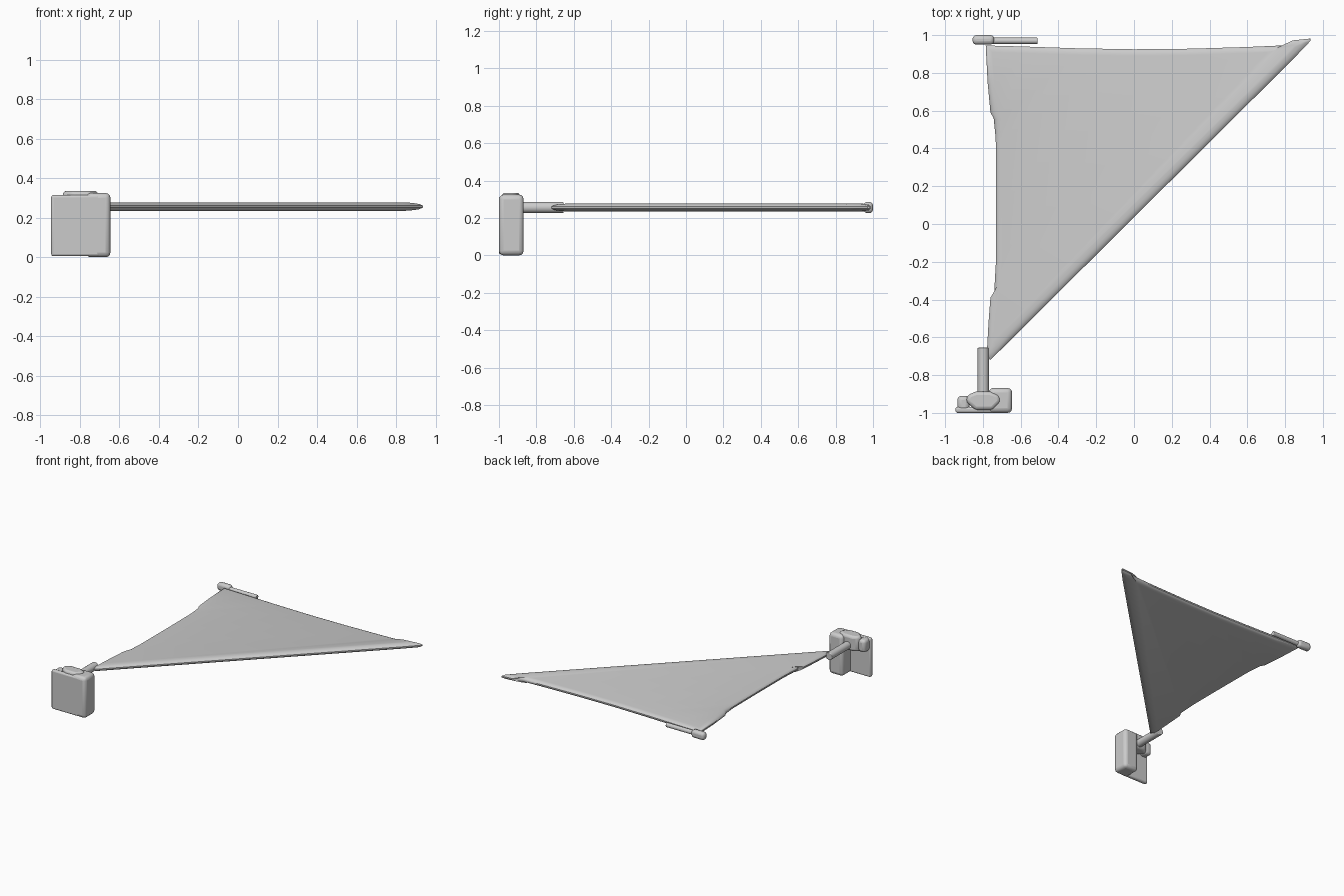
import bpy, bmesh, math
from mathutils import Vector

if "Cube" in bpy.data.objects:
    bpy.data.objects.remove(bpy.data.objects["Cube"])


def finish(bm, name, bevel=0.0):
    bmesh.ops.recalc_face_normals(bm, faces=bm.faces)
    me = bpy.data.meshes.new(name)
    bm.to_mesh(me)
    bm.free()
    ob = bpy.data.objects.new(name, me)
    bpy.context.collection.objects.link(ob)
    if bevel:
        mod = ob.modifiers.new("Bevel", "BEVEL")
        mod.width, mod.segments = bevel, 3
        mod.limit_method = "ANGLE"
    bpy.ops.object.select_all(action="DESELECT")
    ob.select_set(True)
    bpy.context.view_layer.objects.active = ob
    bpy.ops.object.shade_smooth_by_angle(angle=math.radians(35))
    return ob


def loft(rings, name, bevel=0.0):
    """Skin a stack of matching rings and cap both ends."""
    bm = bmesh.new()
    rows = [[bm.verts.new(p) for p in r] for r in rings]
    n = len(rows[0])
    for a, b in zip(rows, rows[1:]):
        for i in range(n):
            j = (i + 1) % n
            bm.faces.new((a[i], a[j], b[j], b[i]))
    bm.faces.new(rows[0])
    bm.faces.new(rows[-1])
    return finish(bm, name, bevel)


def prism(profile, z0, z1, name, bevel):
    return loft([[(x, y, z) for x, y in profile] for z in (z0, z1)], name, bevel)


def box(lo, hi, name, bevel):
    (x0, y0, z0), (x1, y1, z1) = lo, hi
    return prism([(x0, y0), (x1, y0), (x1, y1), (x0, y1)], z0, z1, name, bevel)


def rod(start, end, r, name):
    a, b = Vector(start), Vector(end)
    d = (b - a).normalized()
    u = d.orthogonal().normalized()
    v = d.cross(u)
    angles = [math.tau * i / 24 for i in range(24)]
    return loft([[c + r * (u * math.cos(t) + v * math.sin(t)) for t in angles]
                 for c in (a, b)], name, 0.005)


# Triangular sail: curved outline with edges thinning to a hem
SAIL_Z = 0.256
outline = [(-0.785, 0.945), (-0.775, 0.75), (-0.76, 0.59), (-0.743, 0.56),
           (-0.732, 0.45), (-0.73, 0.1), (-0.731, -0.2), (-0.74, -0.36),
           (-0.76, -0.39), (-0.77, -0.52), (-0.78, -0.70), (-0.76, -0.72)]
outline += [(-0.76 + 1.69 * i / 20, -0.72 + 1.68 * i / 20) for i in range(1, 20)]
outline += [(0.935, 0.97), (0.935, 0.982), (0.84, 0.972), (0.82, 0.955),
            (0.78, 0.945), (0.6, 0.937), (0.3, 0.928), (0.0, 0.925),
            (-0.3, 0.93), (-0.6, 0.94)]
cx, cy = -0.27, 0.44
layers = [(0.93, -0.021), (0.96, -0.018), (0.985, -0.013), (1, -0.005),
          (1, 0.005), (0.985, 0.013), (0.96, 0.018), (0.93, 0.021)]
loft([[(cx + (x - cx) * s, cy + (y - cy) * s, SAIL_Z + dz) for x, y in outline]
      for s, dz in layers], "sail")

# Wall bracket: thin plate and thick block
box((-0.945, -1.0, 0.005), (-0.70, -0.968, 0.315), "bracket_plate", 0.012)
box((-0.77, -1.0, 0.0), (-0.645, -0.868, 0.325), "bracket_block", 0.025)

# Clamp on the bracket, holding the lower rod
prism([(-0.89, -0.94), (-0.84, -0.985), (-0.75, -0.985), (-0.705, -0.94),
       (-0.715, -0.905), (-0.76, -0.888), (-0.84, -0.888), (-0.88, -0.905)],
      0.215, 0.335, "rod_clamp", 0.018)
box((-0.935, -0.99, 0.215), (-0.87, -0.91, 0.315), "clamp_lug", 0.022)
rod((-0.798, -0.92, 0.256), (-0.798, -0.655, 0.256), 0.03, "lower_rod")

# Upper corner knob with its short rod
box((-0.855, 0.95, 0.226), (-0.74, 1.0, 0.286), "upper_knob", 0.02)
rod((-0.76, 0.97, 0.256), (-0.51, 0.97, 0.256), 0.017, "upper_rod")
